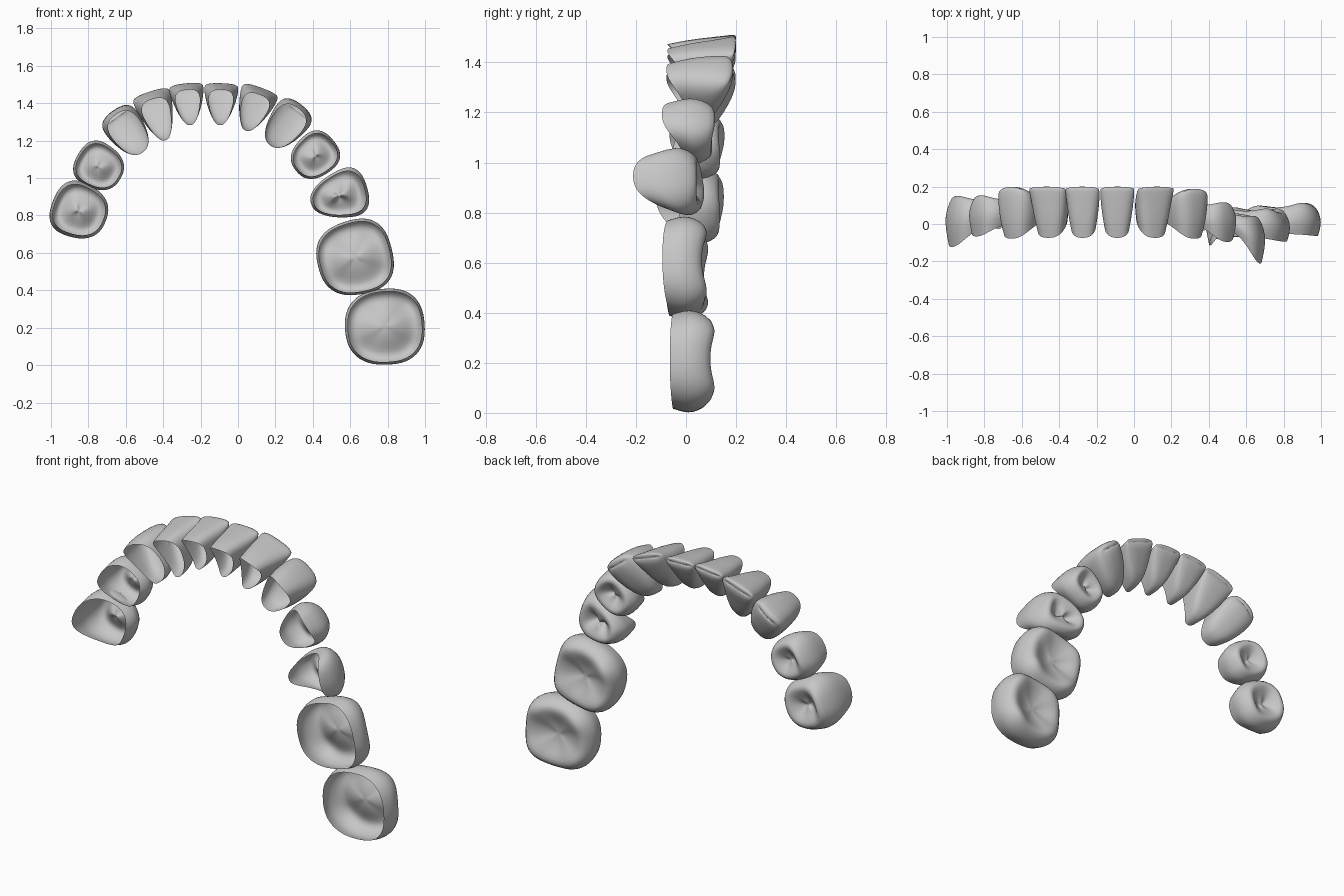
import bpy, bmesh, math
from mathutils import Vector

cube = bpy.data.objects.get("Cube")
if cube:
    bpy.data.objects.remove(cube, do_unlink=True)

# One plain grey for every crown
grey = bpy.data.materials.new("plain grey")
grey.use_nodes = True
colour = (0.57, 0.57, 0.57, 1)
grey.diffuse_color = colour
grey.node_tree.nodes["Principled BSDF"].inputs["Base Color"].default_value = colour

SEGMENTS = 32

# Rings from open neck to biting end: (depth scale, width scale, outward shift, height)
MOLAR = [(.92, .92, 0, 0), (.99, .99, 0, .3), (1, 1, 0, .55), (.91, .91, 0, .85),
         (.76, .76, 0, 1), (.54, .54, 0, .85), (.3, .3, 0, .68), (.08, .08, 0, .62)]
PREMOLAR = [(.88, .86, 0, 0), (.97, .97, 0, .3), (1, 1, 0, .55), (.86, .87, 0, .85),
            (.68, .7, 0, 1), (.46, .46, 0, .85), (.22, .22, 0, .7), (.06, .06, 0, .66)]
CANINE = [(.88, .86, -.12, 0), (.95, .96, -.05, .3), (.88, 1, .06, .58),
          (.58, .95, .36, .84), (.28, .78, .62, .98), (.12, .6, .66, 1), (.02, .5, .66, 1)]
INCISOR = [(.83, .86, -.17, 0), (.88, .97, -.08, .3), (.82, 1.03, .06, .6),
           (.5, 1, .44, .84), (.24, .93, .74, 1), (.13, .85, .76, 1), (.02, .75, .76, 1)]


def power(value, exponent):
    return math.copysign(abs(value) ** exponent, value)


def crown(name, rings, centre, angle, depth, width, neck, tip,
          taper=.2, square=.8, rise=.04, point=0, lobes=0):
    """Loft a hollow crown open at the neck; neck and tip give (inner, outer) y."""
    a = math.radians(angle)
    out = Vector((math.cos(a), 0, math.sin(a)))
    along = Vector((-math.sin(a), 0, math.cos(a)))
    origin = Vector((centre[0], 0, centre[1]))
    bm = bmesh.new()
    loops = []
    for su, sv, shift, height in rings:
        loop = []
        for i in range(SEGMENTS):
            t = math.tau * i / SEGMENTS
            u = power(math.cos(t), square) * su + shift
            v = power(math.sin(t), square) * sv * (1 - taper * (1 - u) / 2)
            side = (u + 1) / 2
            # The neck margin rises between neighbouring teeth
            low = neck[0] + (neck[1] - neck[0]) * side + rise * math.sin(t) ** 2
            high = tip[0] + (tip[1] - tip[0]) * side
            # Cusps fade out toward the middle of the biting surface
            dip = point * math.sin(t) ** 2 + lobes * math.cos(2 * t) ** 2
            p = origin + out * (u * depth) + along * (v * width)
            p.y = low + (high - low) * height * (1 - dip * sv)
            loop.append(bm.verts.new(p))
        loops.append(loop)
    for a_loop, b_loop in zip(loops, loops[1:]):
        for i in range(SEGMENTS):
            j = (i + 1) % SEGMENTS
            bm.faces.new((a_loop[i], a_loop[j], b_loop[j], b_loop[i]))
    end = bm.faces.new(loops[-1])
    bmesh.ops.recalc_face_normals(bm, faces=bm.faces)
    # The biting surface faces +y
    if end.normal.y < 0:
        bmesh.ops.reverse_faces(bm, faces=bm.faces)
    mesh = bpy.data.meshes.new(name)
    bm.to_mesh(mesh)
    bm.free()
    mesh.materials.append(grey)
    mesh.shade_smooth()
    obj = bpy.data.objects.new(name, mesh)
    bpy.context.collection.objects.link(obj)
    smooth = obj.modifiers.new("smooth", "SUBSURF")
    smooth.levels = smooth.render_levels = 1


# Right side, back to front
crown("right_second_premolar", PREMOLAR, (-.848, .825), 158, .155, .168,
      (-.02, -.13), (.14, .17), rise=.06, point=.15)
crown("right_first_premolar", PREMOLAR, (-.742, 1.062), 150, .134, .14,
      (-.02, -.07), (.14, .17), point=.15)
crown("right_canine", CANINE, (-.592, 1.252), 126, .142, .12,
      (0, -.09), (.19, .2), taper=.3, square=.8, point=.1)

# Front teeth
front = dict(neck=(0, -.09), tip=(.19, .2), taper=.6, square=.75, point=.04)
crown("right_lateral_incisor", INCISOR, (-.43, 1.335), 108, .14, .12, **front)
crown("right_central_incisor", INCISOR, (-.267, 1.397), 96, .115, .106, **front)
crown("left_central_incisor", INCISOR, (-.092, 1.397), 88, .115, .106, **front)
crown("left_lateral_incisor", INCISOR, (.085, 1.37), 70, .125, .118, **front)

# Left side, front to back
crown("left_canine", CANINE, (.258, 1.287), 52, .142, .123,
      (0, -.09), (.18, .19), taper=.35, square=.8, point=.1)
crown("left_first_premolar", PREMOLAR, (.41, 1.12), 40, .132, .132,
      (-.05, -.1), (.11, .13), rise=.06, point=.15)
crown("left_second_premolar", PREMOLAR, (.54, .908), 16, .16, .168,
      (-.11, -.22), (.09, .05), taper=.5, rise=.13, point=.15)
crown("left_first_molar", MOLAR, (.625, .575), 14, .205, .212,
      (-.08, -.095), (.1, .09), taper=.1, square=.78, rise=.02, lobes=.15)
crown("left_second_molar", MOLAR, (.785, .205), 4, .216, .212,
      (-.06, -.065), (.1, .13), taper=.06, square=.82, rise=.01, lobes=.15)
